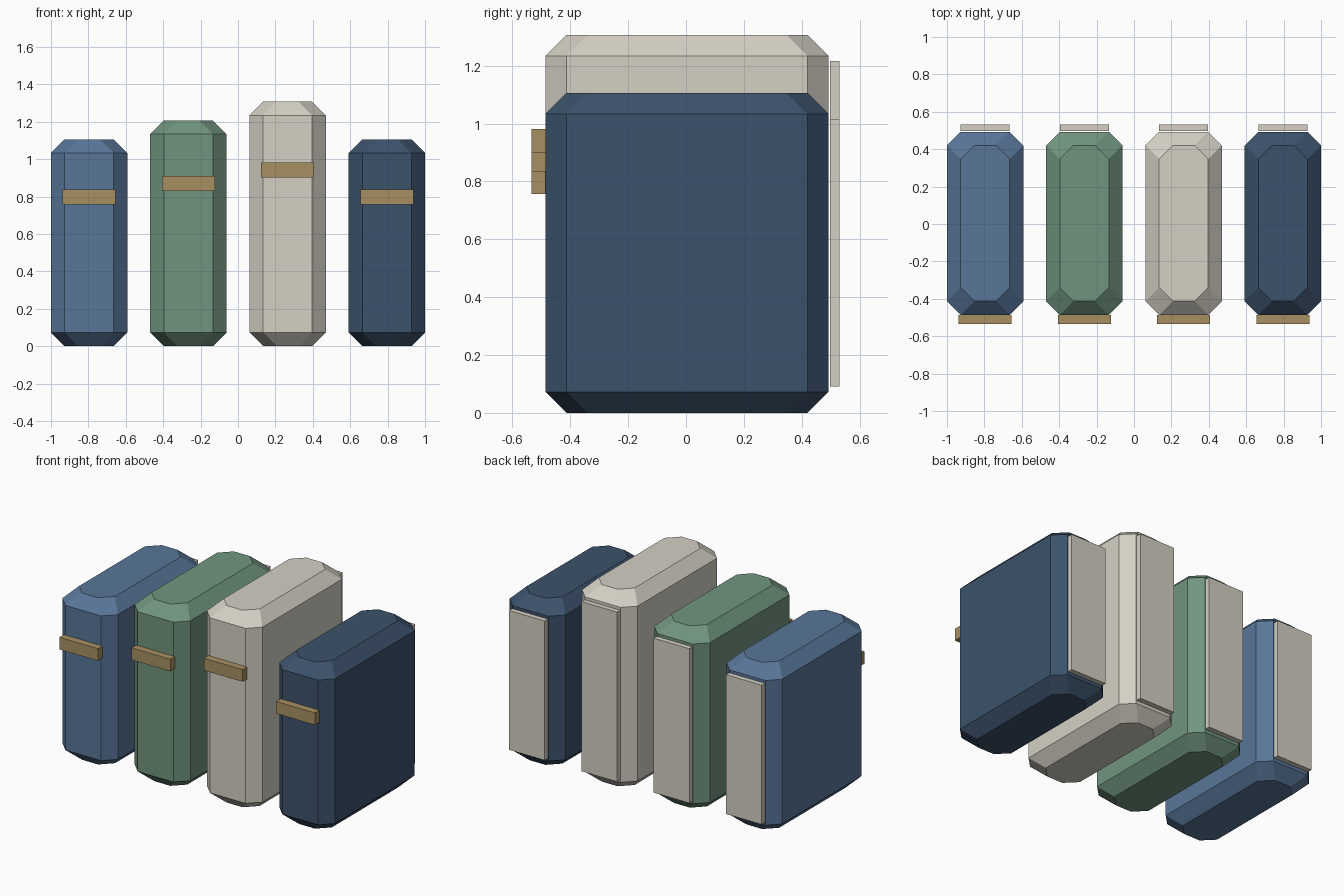
import bpy, bmesh

if "Cube" in bpy.data.objects:
    bpy.data.objects.remove(bpy.data.objects["Cube"])

C = 0.073            # chamfer size
HX = 0.204           # half width of a book
Y0, Y1 = -0.486, 0.493


def material(name, rgb):
    m = bpy.data.materials.new(name)
    m.diffuse_color = (*rgb, 1)
    m.use_nodes = True
    m.node_tree.nodes["Principled BSDF"].inputs["Base Color"].default_value = m.diffuse_color
    return m


def finish(name, bm, mat):
    bmesh.ops.recalc_face_normals(bm, faces=bm.faces)
    mesh = bpy.data.meshes.new(name)
    bm.to_mesh(mesh)
    bm.free()
    mesh.materials.append(mat)
    bpy.context.collection.objects.link(bpy.data.objects.new(name, mesh))


def octagon(bm, cx, z, inset):
    a, b = cx - HX + inset, cx + HX - inset
    c, d = Y0 + inset, Y1 - inset
    pts = [(a + C, c), (b - C, c), (b, c + C), (b, d - C),
           (b - C, d), (a + C, d), (a, d - C), (a, c + C)]
    return [bm.verts.new((x, y, z)) for x, y in pts]


def chamfered_book(name, cx, h, mat):
    bm = bmesh.new()
    rings = [octagon(bm, cx, z, i) for z, i in ((0, C), (C, 0), (h - C, 0), (h, C))]
    for lo, hi in zip(rings, rings[1:]):
        for k in range(8):
            n = (k + 1) % 8
            bm.faces.new((lo[k], lo[n], hi[n], hi[k]))
    bm.faces.new(rings[0])
    bm.faces.new(rings[-1])
    finish(name, bm, mat)


def box(name, x, y, z, mat):
    bm = bmesh.new()
    bmesh.ops.create_cube(bm, size=1)
    for v in bm.verts:
        v.co = [r[0] + (c + 0.5) * (r[1] - r[0]) for c, r in zip(v.co, (x, y, z))]
    finish(name, bm, mat)


blue = material("blue", (0.10, 0.18, 0.32))
green = material("green", (0.165, 0.30, 0.21))
cream = material("cream", (0.66, 0.63, 0.55))
navy = material("navy", (0.045, 0.085, 0.147))
gold = material("gold", (0.39, 0.28, 0.12))

# Row of four books, each with a spine band in front and a page block behind
books = [("blue", 1.106, blue), ("green", 1.206, green),
         ("cream", 1.307, cream), ("navy", 1.106, navy)]
for i, (name, h, mat) in enumerate(books):
    cx = -0.796 + i * 0.5307
    chamfered_book(name + "_book", cx, h, mat)
    zb = h * 0.72
    box(name + "_spine_band", (cx - 0.142, cx + 0.142), (-0.534, Y0),
        (zb - 0.04, zb + 0.04), gold)
    box(name + "_page_block", (cx - 0.131, cx + 0.131), (0.497, 0.531),
        (0.092, h - 0.09), cream)
